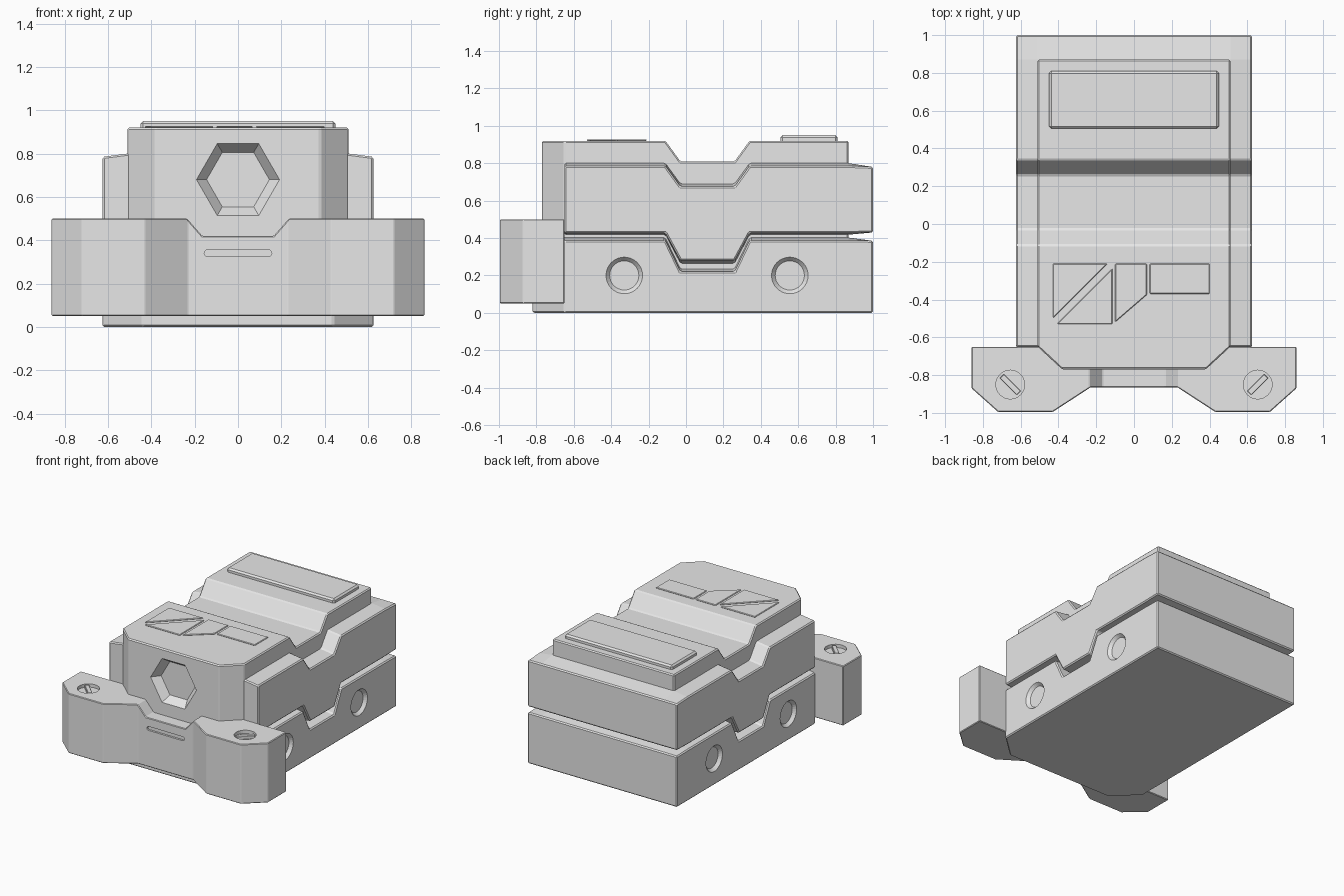
import bpy, bmesh
from math import pi, sin, cos

cube = bpy.data.objects.get("Cube")
if cube:
    bpy.data.objects.remove(cube, do_unlink=True)

grey = bpy.data.materials.new("plain_grey")
grey.use_nodes = True
GREY = (0.8, 0.8, 0.8, 1)
grey.diffuse_color = GREY
grey.node_tree.nodes["Principled BSDF"].inputs["Base Color"].default_value = GREY


def loft(name, rings, bevel=0.0):
    """Solid through rings of equal point count, with capped ends."""
    bm = bmesh.new()
    vs = [[bm.verts.new(p) for p in ring] for ring in rings]
    n = len(vs[0])
    for a, b in zip(vs, vs[1:]):
        for i in range(n):
            j = (i + 1) % n
            bm.faces.new((a[i], a[j], b[j], b[i]))
    bm.faces.new(vs[0])
    bm.faces.new(vs[-1])
    bmesh.ops.dissolve_limit(bm, angle_limit=0.01, verts=bm.verts, edges=bm.edges)
    bmesh.ops.recalc_face_normals(bm, faces=bm.faces)
    mesh = bpy.data.meshes.new(name)
    bm.to_mesh(mesh)
    bm.free()
    mesh.materials.append(grey)
    ob = bpy.data.objects.new(name, mesh)
    bpy.context.collection.objects.link(ob)
    if bevel:
        mod = ob.modifiers.new("edge", "BEVEL")
        mod.width, mod.segments, mod.limit_method = bevel, 1, "ANGLE"
        mod.angle_limit = 0.4
        apply(ob, mod)
    return ob


def apply(ob, mod):
    bpy.context.view_layer.objects.active = ob
    bpy.ops.object.modifier_apply(modifier=mod.name)


def cut(ob, cutter):
    mod = ob.modifiers.new("cut", "BOOLEAN")
    mod.operation, mod.solver, mod.object = "DIFFERENCE", "EXACT", cutter
    apply(ob, mod)
    bpy.data.objects.remove(cutter, do_unlink=True)


def prism_z(name, pts, low, high, bevel=0.0):
    return loft(name, [[(x, y, z) for x, y in pts] for z in (low, high)], bevel)


def prism_y(name, pts, front, back):
    return loft(name, [[(x, y, z) for x, z in pts] for y in (front, back)])


def circle(r, n=32):
    return [(r * cos(2 * pi * i / n), r * sin(2 * pi * i / n)) for i in range(n)]


def mirrored(make):
    """Sections along x from (x, profile) pairs, reflected to both sides."""
    rings = [[(x, y, z) for y, z in prof] for x, prof in make]
    return [[(-x, y, z) for x, y, z in r] for r in rings] + rings[::-1]


def stepped(front, back, high, low, back_z):
    """Long edge line with a trapezoid dip in the middle."""
    return [(front, high), (-.11, high), (-.03, low), (.26, low), (.34, high),
            (.87, high), (back, back_z)]


# Inner core with chamfered front corners
def core_profile(front):
    return [(front, .03)] + stepped(front, .871, .92, .81, .92)[:-1] + [(.87, .03)]


core = loft("inner_core", mirrored([(.51, core_profile(-.65)), (.38, core_profile(-.77))]), .008)

# Hexagonal socket in the core front
hex_rings = [[(x, y, z + .68) for x, z in circle(r, 6)]
             for y, r in ((-.80, .215), (-.71, .145))]
cut(core, loft("hex_cutter", hex_rings))


# Upper shell, with edges that slope outward
def upper_profile(drop):
    top = stepped(-.65, 1.0, .80 - drop, .69 - drop, .78)
    under = stepped(-.65, 1.0, .418 + drop * .6, .265 + drop, .43)
    return top + under[::-1]


loft("upper_shell", mirrored([(.625, upper_profile(.015)), (.51, upper_profile(0))]), .008)


# Lower shell with a chamfered nose
def lower_profile(front, drop):
    return [(front, 0)] + stepped(front, 1.0, .402 - drop, .235 - drop, .385) + [(1.0, 0)]


lower = loft("lower_shell", mirrored([
    (.625, lower_profile(-.65, .015)), (.51, lower_profile(-.756, 0)),
    (.44, lower_profile(-.82, 0))]), .008)

# Round dished recesses on both flanks
for side in (-1, 1):
    for y0 in (-.33, .555):
        rings = [[(side * x, y0 + u, .2 + v) for u, v in circle(r)]
                 for x, r in ((.645, .115), (.602, .078))]
        cut(lower, loft("flank_cutter", rings))

# Front bumper
half = [(.86, -.65), (.86, -.87), (.72, -.995), (.43, -.995), (.23, -.865)]
bumper = prism_z("front_bumper", half + [(-x, y) for x, y in half[::-1]], .05, .5)
cut(bumper, prism_y("notch_cutter", [(-.165, .42), (.165, .42), (.235, .5), (.235, .6),
                                     (-.235, .6), (-.235, .5)], -1.1, -.5))
edge = bumper.modifiers.new("edge", "BEVEL")
edge.width, edge.segments, edge.limit_method, edge.angle_limit = .007, 1, "ANGLE", .4
apply(bumper, edge)

# Rounded slot on the bumper front
slot = [(x + (.14 if x > 0 else -.14), z + .34) for x, z in
        [(.016 * cos(a * pi / 6 - pi / 2 + .01), .016 * sin(a * pi / 6 - pi / 2 + .01))
         for a in range(12)]]
cut(bumper, prism_y("slot_cutter", slot, -.95, -.85))

# Recessed screws with a raised diagonal bar
for side in (-1, 1):
    x0, y0 = side * .655, -.85
    well = [(x0 + u, y0 + v) for u, v in circle(.076)]
    cut(bumper, prism_z("screw_cutter", well, .475, .6))
    bar = [(.038, .062), (.062, .038), (-.038, -.062), (-.062, -.038)]
    prism_z("screw_bar", [(x0 + side * u * .9, y0 + v * .9) for u, v in bar], .47, .498, .003)

# Raised rear plate
prism_z("rear_plate", [(-.45, .505), (.45, .505), (.45, .81), (-.45, .81)], .90, .95, .012)

# Thin deck panels, split by narrow gaps
panels = {
    "deck_panel_rear_triangle": [(-.43, -.50), (-.43, -.21), (-.14, -.21)],
    "deck_panel_front_triangle": [(-.41, -.53), (-.115, -.53), (-.115, -.235)],
    "deck_panel_middle": [(-.10, -.52), (.068, -.375), (.068, -.21), (-.10, -.21)],
    "deck_panel_side": [(.083, -.37), (.40, -.37), (.40, -.21), (.083, -.21)],
}
for name, pts in panels.items():
    prism_z(name, pts, .919, .928, .004)
